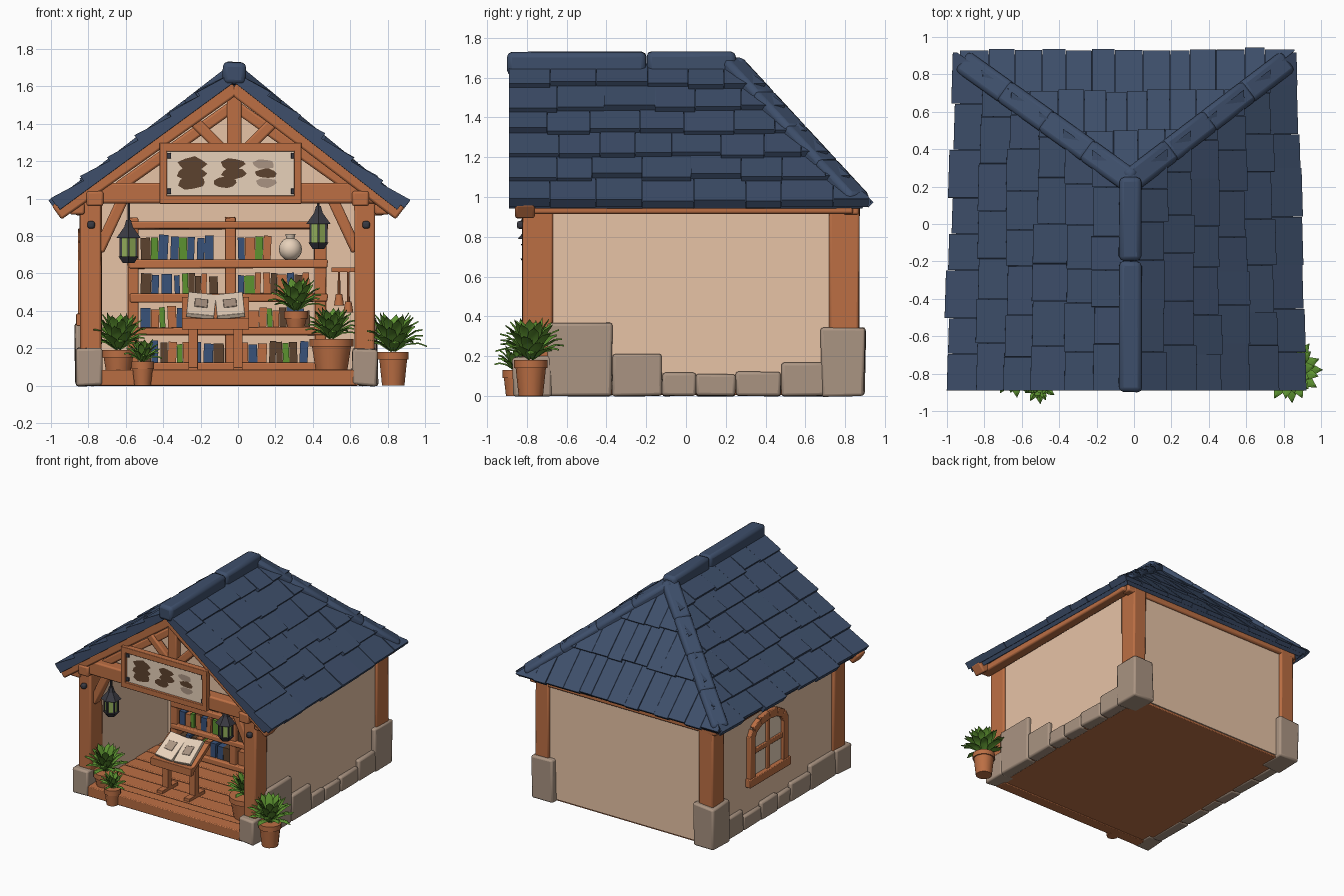
import bpy, bmesh, math, random
from mathutils import Vector, Matrix, Euler

random.seed(4)
R = random.uniform
if "Cube" in bpy.data.objects:
    bpy.data.objects.remove(bpy.data.objects["Cube"])


def material(name, *rgb):
    m = bpy.data.materials.new(name)
    col = [((c / 255 + 0.055) / 1.055) ** 2.4 for c in rgb] + [1]
    m.use_nodes = True
    m.diffuse_color = col
    m.node_tree.nodes["Principled BSDF"].inputs["Base Color"].default_value = col
    return m


NAVY, WOOD, DARK, PLASTER, STONE, LEAF, PAPER, IRON, BLUE, GLASS = range(10)
MATS = [material("roof navy", 62, 79, 107), material("warm wood", 188, 111, 68),
        material("dark wood", 92, 66, 46), material("plaster", 238, 201, 171),
        material("stone", 170, 148, 130), material("leaf green", 92, 146, 48),
        material("paper", 243, 220, 196), material("iron", 58, 58, 66),
        material("book blue", 56, 82, 122), material("lantern glass", 150, 178, 92)]


def paint(verts, mat):
    for f in {f for v in verts for f in v.link_faces}:
        f.material_index = mat


def box(bm, lo, hi, mat, wob=0.0, rot=(0, 0, 0)):
    """Box between two corners, optionally turned and slightly uneven."""
    lo, hi = Vector(lo), Vector(hi)
    m = Matrix.Translation((lo + hi) / 2) @ Euler(rot).to_matrix().to_4x4() @ Matrix.Diagonal((*(hi - lo), 1))
    vs = bmesh.ops.create_cube(bm, size=1, matrix=m)["verts"]
    for v in vs:
        v.co += Vector((R(-wob, wob), R(-wob, wob), R(-wob, wob)))
    paint(vs, mat)


def beam(bm, p, q, w, h, mat):
    """Square timber from p to q."""
    p, q = Vector(p), Vector(q)
    d = q - p
    m = Matrix.Translation((p + q) / 2) @ d.to_track_quat('X', 'Z').to_matrix().to_4x4()
    vs = bmesh.ops.create_cube(bm, size=1, matrix=m @ Matrix.Diagonal((d.length, w, h, 1)))["verts"]
    paint(vs, mat)


def cone(bm, x, y, z0, z1, r0, r1, mat, n=14):
    m = Matrix.Translation((x, y, (z0 + z1) / 2))
    paint(bmesh.ops.create_cone(bm, cap_ends=True, segments=n, radius1=r0, radius2=r1,
                                depth=z1 - z0, matrix=m)["verts"], mat)


def finish(name, bm, bevel=0.0, closed=True):
    if closed:
        bmesh.ops.recalc_face_normals(bm, faces=bm.faces)
    me = bpy.data.meshes.new(name)
    bm.to_mesh(me)
    bm.free()
    for m in MATS:
        me.materials.append(m)
    me.shade_smooth()
    me.set_sharp_from_angle(angle=math.radians(40))
    ob = bpy.data.objects.new(name, me)
    bpy.context.collection.objects.link(ob)
    if bevel:
        mod = ob.modifiers.new("soft edges", 'BEVEL')
        mod.width, mod.segments = bevel, 2


# Roof: overlapping tiles on two sides and a hipped back
XR, HALF = -0.02, {-1: 0.95, 1: 0.89}
EAVE, RISE, HIP_Y, BACK_Y = 0.965, 0.695, 0.25, 0.9


def tile(bm, o, u, v, n, u0, u1, v0, v1, thick, thin, base=0.0):
    vs = bmesh.ops.create_cube(bm, size=1)["verts"]
    for p in vs:
        a, b, c = p.co
        h = (thick if b < 0 else thin) if c > 0 else base
        p.co = o + u * (u0 if a < 0 else u1) + v * (v0 if b < 0 else v1) + n * h
    paint(vs, NAVY)


def slope(bm, o, u, v, length, rows, width, lip):
    o, u, v = Vector(o), Vector(u), Vector(v)
    high = v.length
    v.normalize()
    n = u.cross(v)
    n = n if n.z > 0 else -n
    tile(bm, o, u, v, n, 0, length, 0, high, 0.01, 0.01, -0.03)
    for r in range(rows):
        a = 0
        while a < length - 0.02:
            b = min(a + width * R(0.8, 1.2), length)
            if length - b < width * 0.4:
                b = length
            tile(bm, o, u, v, n, a, b - 0.002, high * r / rows - R(0, 0.7) * lip,
                 min(high, high * (r + 1) / rows + 0.04), lip * R(0.85, 1.1), 0.015)
            a = b


def cut(bm, s, outer):
    """Trim a slope along the vertical plane through one hip."""
    no = Vector((-s * (BACK_Y - HIP_Y), HALF[s] * 0.95, 0))
    bmesh.ops.bisect_plane(bm, geom=bm.verts[:] + bm.edges[:] + bm.faces[:], plane_co=(XR, HIP_Y, 0),
                           plane_no=no, clear_outer=outer, clear_inner=not outer)


for s, side in ((-1, "right"), (1, "left")):
    bm = bmesh.new()
    slope(bm, (XR + s * HALF[s], -0.89, EAVE), (0, 1, 0), (-s * HALF[s], 0, RISE), 1.81, 6, 0.22, 0.052)
    for v in bm.verts:
        v.co.x = XR + (v.co.x - XR) * (1 - 0.03 * (v.co.y + 0.9))
    cut(bm, s, True)
    finish(side + "_roof_tiles", bm, 0.01)
bm = bmesh.new()
slope(bm, (-0.93, BACK_Y, EAVE), (1, 0, 0), (0, HIP_Y - BACK_Y, RISE), 1.79, 3, 0.13, 0.034)
for s in (-1, 1):
    cut(bm, s, False)
finish("back_roof_tiles", bm, 0.006)

bm = bmesh.new()
for a, b in ((-0.9, -0.2), (-0.195, 0.25)):
    box(bm, (XR - 0.06, a, 1.61), (XR + 0.06, b, 1.73), NAVY, 0.004)
for s in (-1, 1):
    top = Vector((XR, HIP_Y - 0.02, 1.672))
    end = Vector((XR + s * HALF[s] * 0.93, BACK_Y - 0.04, EAVE + 0.025))
    for i in range(4):
        beam(bm, top.lerp(end, i / 4 - 0.01), top.lerp(end, (i + 1) / 4 + 0.01), 0.13, 0.075, NAVY)
finish("ridge_and_hip_caps", bm, 0.025)

# Walls and floor
bm = bmesh.new()
box(bm, (-0.82, -0.78, 0.03), (-0.74, 0.85, 0.97), PLASTER)
box(bm, (0.63, -0.78, 0.03), (0.71, 0.85, 0.97), PLASTER)
box(bm, (-0.78, 0.78, 0.02), (0.67, 0.85, 0.97), PLASTER)
box(bm, (-0.75, 0.17, 0.03), (0.64, 0.21, 1.08), PLASTER)
finish("plaster_walls", bm)
bm = bmesh.new()
front = [bm.verts.new(p) for p in ((-0.8, -0.74, 1.0), (0.74, -0.74, 1.0), (XR, -0.74, 1.57))]
bmesh.ops.extrude_face_region(bm, geom=[bm.faces.new(front)])
for v in front:
    v.co.y += 0.03
paint(bm.verts, PLASTER)
finish("gable_panel", bm)
bm = bmesh.new()
box(bm, (-0.8, -0.8, 0.005), (0.7, 0.84, 0.06), WOOD)
for i in range(7):
    box(bm, (-0.74, -0.8 + i * 0.14, 0.03), (0.64, -0.665 + i * 0.14, 0.075), WOOD, 0.003)
box(bm, (-0.75, -0.86, 0), (0.64, -0.76, 0.085), WOOD, 0.005)
finish("floor_boards", bm, 0.006)

# Stone footing
bm = bmesh.new()
for x0, x1, back0, back1 in ((-0.87, -0.73, -0.87, -0.69), (0.605, 0.745, 0.56, 0.75)):
    box(bm, (x0, -0.87, 0), (x1, -0.68, 0.2), STONE, 0.008)
    box(bm, (back0, 0.68, 0), (back1, 0.9, 0.34), STONE, 0.008)
for x0, x1, tops in ((-0.85, -0.76, (0.2, 0.15, 0.12, 0.14, 0.11, 0.17)),
                     (0.65, 0.74, (0.37, 0.21, 0.12, 0.11, 0.12, 0.17))):
    y = -0.7
    for step, top in zip((0.33, 0.25, 0.17, 0.2, 0.23, 0.22), tops):
        box(bm, (x0, y, 0), (x1, y + step - 0.002, top), STONE, 0.004)
        y += step
finish("stone_footing", bm, 0.014)

# Timber frame
bm = bmesh.new()
for x0, x1, wide0, wide1 in ((-0.845, -0.73, -0.845, -0.72), (0.62, 0.73, 0.61, 0.73)):
    box(bm, (x0, -0.82, 0.15), (x1, -0.67, 1.0), WOOD, 0.004)
    box(bm, (wide0, 0.72, 0.3), (wide1, 0.87, 0.97), WOOD, 0.004)
for x in (-0.86, 0.77):
    beam(bm, (x, -0.84, 0.945), (x, 0.84, 0.945), 0.08, 0.06, WOOD)
beam(bm, (-0.87, 0.83, 0.94), (0.78, 0.83, 0.94), 0.08, 0.06, WOOD)
beam(bm, (-0.8, -0.8, 1.03), (0.74, -0.8, 1.03), 0.1, 0.11, WOOD)
for s in (-1, 1):
    beam(bm, (XR + s * HALF[s], -0.81, 0.925), (XR, -0.81, 1.6), 0.1, 0.09, WOOD)
    beam(bm, (XR + s * 0.62, -0.77, 1.06), (XR, -0.77, 1.5), 0.05, 0.06, WOOD)
    beam(bm, (XR + s * 0.05, -0.78, 1.25), (XR + s * 0.24, -0.78, 1.44), 0.06, 0.06, WOOD)
    beam(bm, (-0.055 + s * 0.69, -0.75, 0.72), (-0.055 + s * 0.56, -0.75, 1.0), 0.07, 0.06, WOOD)
    box(bm, (-0.055 + s * 0.71 - 0.045, -0.87, 0.96), (-0.055 + s * 0.71 + 0.045, -0.7, 1.04), WOOD)
box(bm, (XR - 0.04, -0.81, 1.1), (XR + 0.04, -0.75, 1.6), WOOD)
for x in (-0.785, 0.685):
    box(bm, (x - 0.02, -0.85, 0.84), (x + 0.02, -0.81, 0.88), IRON)
finish("timber_frame", bm, 0.012)

# Sign board with abstract blots
bm = bmesh.new()
box(bm, (-0.4, -0.865, 1.0), (0.32, -0.83, 1.28), PAPER)
for z in (0.995, 1.275):
    beam(bm, (-0.42, -0.86, z), (0.34, -0.86, z), 0.05, 0.045, WOOD)
for x in (-0.4, 0.32):
    box(bm, (x - 0.02, -0.885, 0.98), (x + 0.02, -0.835, 1.29), WOOD)
    for z in (1.04, 1.23):
        box(bm, (x * 0.93 - 0.015, -0.875, z - 0.015), (x * 0.93 + 0.015, -0.855, z + 0.015), IRON)
for x, size, mats in ((-0.255, 1.25, (DARK, DARK, DARK)), (-0.04, 1.05, (DARK, DARK, DARK)),
                      (0.165, 0.95, (STONE, DARK, STONE))):
    for k, mat in enumerate(mats):
        c = Vector((x + R(-0.03, 0.03), -0.868 - k * 0.001, 1.085 + k * 0.05))
        blot = [bm.verts.new(c + Vector((math.cos(a) * R(0.05, 0.07), 0, math.sin(a) * R(0.022, 0.036))) * size)
                for a in (i * math.tau / 9 for i in range(9))]
        bm.faces.new(blot).material_index = mat
finish("sign_board", bm, 0.004)

# Arched side window
bm = bmesh.new()
X, YC = -0.82, 0.16
box(bm, (X - 0.01, YC - 0.19, 0.38), (X, YC + 0.19, 0.78), PAPER)
arch = [(YC + 0.21 * math.cos(a), 0.7 + 0.11 * math.sin(a)) for a in (i * math.pi / 6 for i in range(7))]
for p, q in zip(arch, arch[1:]):
    beam(bm, (X, *p), (X, *q), 0.07, 0.065, WOOD)
for y in (-0.21, 0.21):
    box(bm, (X - 0.035, YC + y - 0.033, 0.36), (X + 0.035, YC + y + 0.033, 0.72), WOOD)
box(bm, (X - 0.045, YC - 0.26, 0.32), (X + 0.035, YC + 0.26, 0.385), WOOD)
box(bm, (X - 0.025, YC - 0.02, 0.36), (X + 0.02, YC + 0.02, 0.8), WOOD)
box(bm, (X - 0.025, YC - 0.19, 0.56), (X + 0.02, YC + 0.19, 0.6), WOOD)
finish("side_window", bm, 0.008)

# Bookcase and books
bm, books = bmesh.new(), bmesh.new()
for x in (-0.56, -0.04, 0.44):
    box(bm, (x - 0.03, -0.02, 0.06), (x + 0.03, 0.17, 0.9), WOOD, 0.004)
for z, tall in ((0.1, 0.14), (0.29, 0.13), (0.47, 0.13), (0.65, 0.16), (0.86, 0)):
    box(bm, (-0.58, -0.03, z - 0.022), (0.48, 0.17, z + 0.022), WOOD, 0.004)
    for x0, x1 in ((-0.52, -0.08), (0.0, 0.2 if z == 0.65 else 0.4)):
        x = x0
        while tall and x < x1 - 0.04:
            w = R(0.03, 0.058)
            box(books, (x, 0.0, z + 0.02), (x + w - 0.002, 0.15, z + tall * R(0.85, 1.05)),
                random.choice((BLUE, BLUE, BLUE, WOOD, WOOD, WOOD, DARK, DARK, LEAF)), 0, (0, R(-0.05, 0.05), 0))
            x += w + random.choice((0, 0, 0, 0.012))
finish("bookcase", bm, 0.008)
finish("books", books)
bm = bmesh.new()
paint(bmesh.ops.create_uvsphere(bm, u_segments=16, v_segments=10, radius=0.062,
                                matrix=Matrix.Translation((0.28, 0.02, 0.73)))["verts"], PAPER)
cone(bm, 0.28, 0.02, 0.78, 0.81, 0.02, 0.028, PAPER)
finish("round_jar", bm)

# Reading desk with an open book
bm = bmesh.new()
for x in (-0.24, 0.0):
    box(bm, (x - 0.025, -0.58, 0.07), (x + 0.025, -0.53, 0.34), WOOD)
    box(bm, (x - 0.025, -0.65, 0.07), (x + 0.025, -0.45, 0.1), WOOD)
box(bm, (-0.3, -0.68, 0.38), (0.06, -0.42, 0.41), WOOD, 0, (0.55, 0, 0))
box(bm, (-0.3, -0.68, 0.3), (0.06, -0.64, 0.36), WOOD)
for s in (-1, 1):
    x = -0.12 + s * 0.077
    box(bm, (x - 0.075, -0.67, 0.415), (x + 0.075, -0.45, 0.44), PAPER, 0, (0.55, s * -0.1, 0))
    box(bm, (x - 0.035, -0.61, 0.439), (x + 0.035, -0.53, 0.445), STONE, 0, (0.55, s * -0.1, 0))
finish("reading_desk", bm, 0.004)

# Lanterns hanging from the front beam
for x, z, name in ((-0.585, 0.655, "right_lantern"), (0.43, 0.73, "left_lantern")):
    bm = bmesh.new()
    y = -0.77
    cone(bm, x, y, z, z + 0.035, 0.035, 0.062, IRON, 6)
    cone(bm, x, y, z + 0.035, z + 0.135, 0.044, 0.048, GLASS, 6)
    cone(bm, x, y, z + 0.135, z + 0.19, 0.075, 0.03, IRON, 6)
    cone(bm, x, y, z + 0.19, z + 0.23, 0.028, 0.015, IRON, 6)
    cone(bm, x, y, z + 0.23, 1.0, 0.008, 0.008, IRON, 6)
    for i in range(6):
        a = i * math.tau / 6
        px, py = x + 0.049 * math.sin(a), y + 0.049 * math.cos(a)
        box(bm, (px - 0.006, py - 0.006, z + 0.03), (px + 0.006, py + 0.006, z + 0.145), IRON)
    finish(name, bm)

# Potted plants: each leaf is a folded strip that droops at its tip
for x, y, z, r, h, spread, n, name in ((-0.64, -0.76, 0.06, 0.09, 0.13, 0.17, 34, "large_plant"),
                                       (-0.51, -0.86, 0, 0.062, 0.13, 0.105, 24, "small_plant"),
                                       (0.83, -0.78, 0, 0.085, 0.18, 0.18, 36, "outer_plant"),
                                       (0.5, -0.62, 0.08, 0.12, 0.17, 0.145, 34, "inner_plant"),
                                       (0.31, -0.08, 0.31, 0.065, 0.09, 0.155, 28, "shelf_plant")):
    bm = bmesh.new()
    cone(bm, x, y, z, z + h - 0.035, r * 0.72, r * 0.9, WOOD)
    cone(bm, x, y, z + h - 0.04, z + h, r, r, WOOD)
    bmesh.ops.recalc_face_normals(bm, faces=bm.faces)
    for i in range(n):
        a, up = i * 2.4, 0.1 + 1.25 * i / n
        out = Vector((math.cos(a), math.sin(a), 0))
        side = Vector((-out.y, out.x, 0))
        rows = []
        for t, w in ((0.05, 0.05), (0.4, 0.17), (0.75, 0.14), (1, 0.005)):
            c = Vector((x, y, z + h)) + out * spread * t * (0.25 + 0.75 * math.cos(up))
            c.z += spread * (1.15 * t * math.sin(up) + 0.8 * t - 0.72 * t * t)
            rows.append([bm.verts.new(c + side * k * w * spread - Vector((0, 0, 0.008 * abs(k)))) for k in (-1, 0, 1)])
        for p, q in zip(rows, rows[1:]):
            for k in (0, 1):
                bm.faces.new((p[k], q[k], q[k + 1], p[k + 1])).material_index = LEAF
    finish(name, bm, closed=False)

# Rail with hanging ladles
bm = bmesh.new()
beam(bm, (0.5, -0.1, 0.62), (0.63, -0.1, 0.62), 0.025, 0.025, WOOD)
for x, low in ((0.54, 0.47), (0.59, 0.43)):
    cone(bm, x, -0.1, low, 0.61, 0.008, 0.006, WOOD, 8)
    cone(bm, x, -0.1, low - 0.04, low + 0.02, 0.028, 0.018, WOOD, 10)
finish("utensil_rail", bm)
